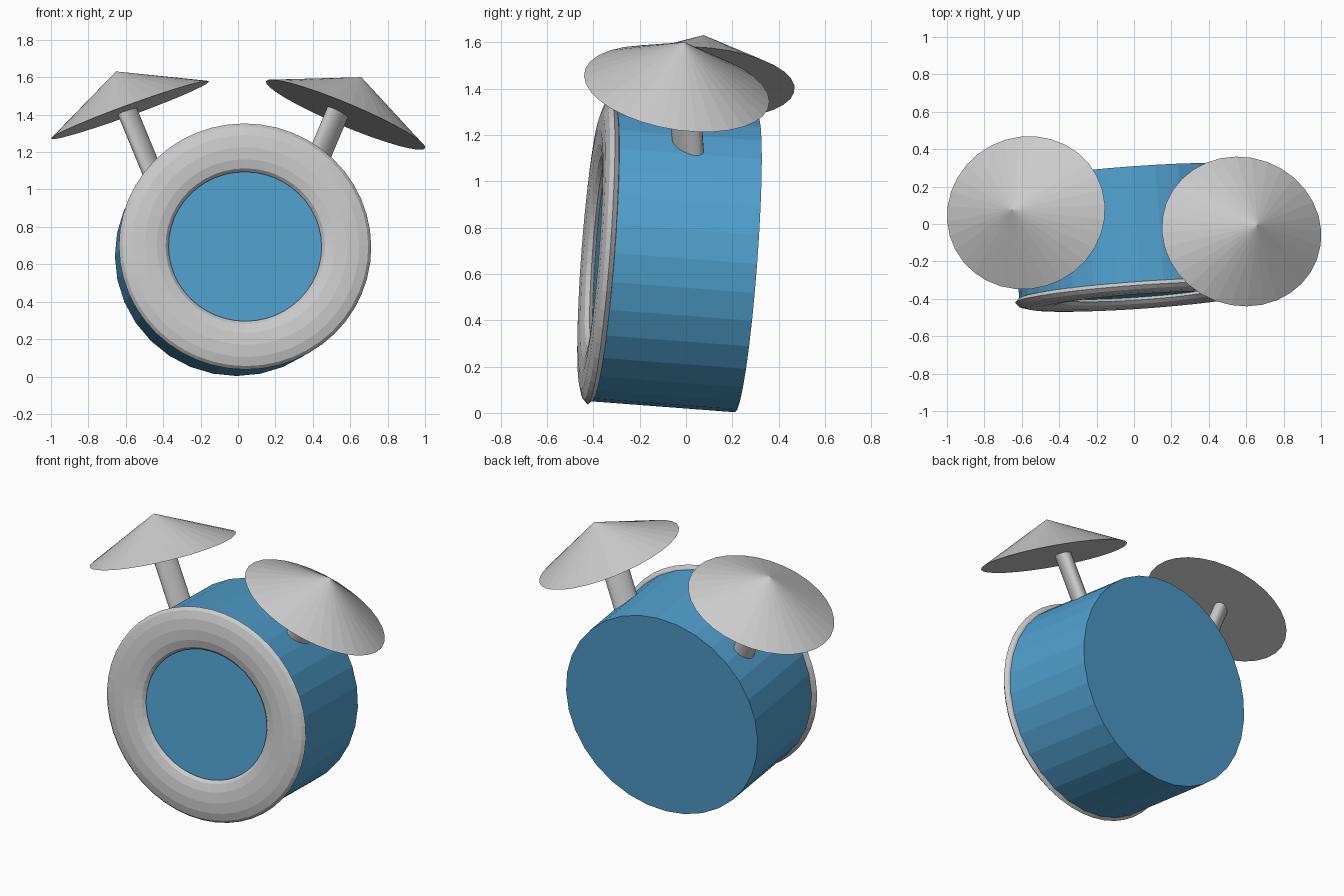
import bpy
from math import cos, sin, radians
from mathutils import Vector, Matrix

if "Cube" in bpy.data.objects:
    bpy.data.objects.remove(bpy.data.objects["Cube"])


def place(name, centre, axis, scale, yaw=0.0):
    """Aim the active object's local z along axis, its local x near the yaw heading."""
    ob = bpy.context.object
    ob.name = name
    n = Vector(axis).normalized()
    hint = Vector((cos(radians(yaw)), sin(radians(yaw)), 0))
    u = (hint - n * hint.dot(n)).normalized()
    v = n.cross(u)
    rot = Matrix((u, v, n)).transposed().to_4x4()
    ob.matrix_world = Matrix.Translation(centre) @ rot @ Matrix.Diagonal((*scale, 1))
    return ob


def cylinder_between(name, start, end, rx, ry, sides, yaw=0.0):
    a, b = Vector(start), Vector(end)
    bpy.ops.mesh.primitive_cylinder_add(vertices=sides, radius=1, depth=1)
    return place(name, (a + b) / 2, b - a, (rx, ry, (b - a).length), yaw)


blue = bpy.data.materials.new("blue_shell")
blue.diffuse_color = (0.08, 0.35, 0.62, 1)
blue.use_nodes = True
blue.node_tree.nodes["Principled BSDF"].inputs["Base Color"].default_value = blue.diffuse_color

# Drum body, slightly turned and tipped back
drum = cylinder_between("drum_body", (-0.01, 0.26, 0.643), (0.035, -0.36, 0.69),
                        0.65, 0.642, 32, yaw=4)
drum.data.materials.append(blue)

# Flattened rim on the front face
bpy.ops.mesh.primitive_torus_add(major_radius=0.543, minor_radius=0.133,
                                 major_segments=48, minor_segments=12)
place("front_rim", (0.038, -0.375, 0.695), (0.07, -1, 0.075),
      (1.0, 0.976, 0.29), yaw=4)

# Cymbals: shallow closed cones leaning outwards
HEIGHT = 0.22
for name, centre, axis, rx, ry in (
        ("left_cymbal", (-0.577, 0.06, 1.425), (-0.365, 0.076, 1), 0.45, 0.41),
        ("right_cymbal", (0.575, -0.04, 1.40), (0.42, 0.165, 1), 0.462, 0.405)):
    bpy.ops.mesh.primitive_cone_add(vertices=32, radius1=1, radius2=0, depth=1)
    mid = Vector(centre) + Vector(axis).normalized() * HEIGHT / 2
    place(name, mid, axis, (rx, ry, HEIGHT), yaw=4)

# Oval posts joining the cymbals to the drum
post_l = cylinder_between("left_post", (-0.42, 0.07, 1.0), (-0.597, 0.075, 1.43),
                          0.07, 0.043, 24, yaw=52)
post_r = cylinder_between("right_post", (0.38, 0.015, 1.05), (0.54, -0.01, 1.43),
                          0.078, 0.048, 24, yaw=48)
for post in (post_l, post_r):
    bpy.ops.object.select_all(action='DESELECT')
    post.select_set(True)
    bpy.context.view_layer.objects.active = post
    bpy.ops.object.shade_smooth_by_angle(angle=radians(35))
